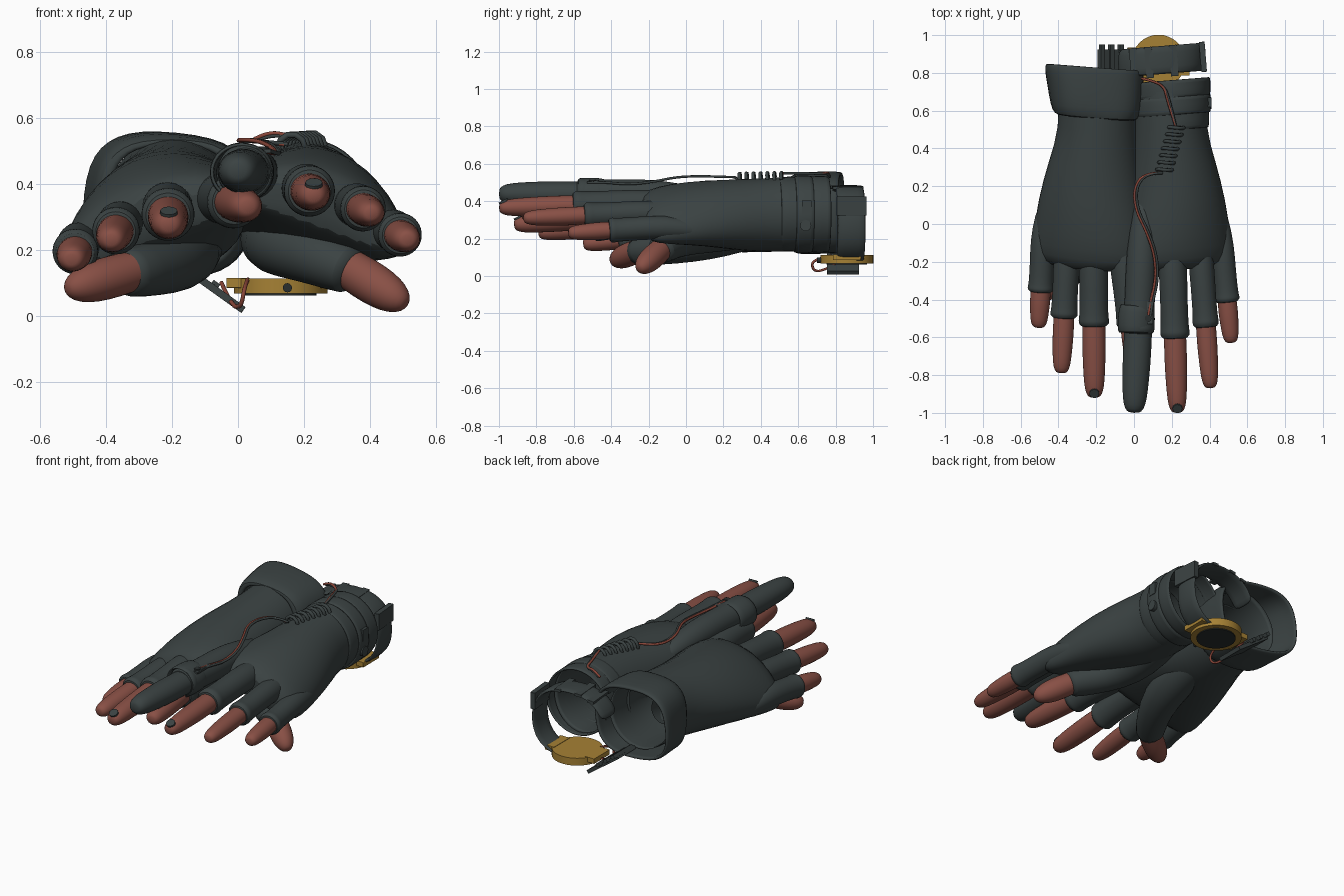
import bpy, math
from mathutils import Vector

cube = bpy.data.objects.get("Cube")
if cube:
    bpy.data.objects.remove(cube)


def material(name, r, g, b):
    m = bpy.data.materials.new(name)
    m.use_nodes = True
    m.diffuse_color = (r, g, b, 1)
    m.node_tree.nodes["Principled BSDF"].inputs["Base Color"].default_value = (r, g, b, 1)
    return m


LEATHER = material("dark leather", .043, .055, .055)
SKIN = material("red skin", .25, .08, .06)
GOLD = material("gold", .38, .22, .035)
WIRE = material("red wire", .25, .06, .04)
GLASS = material("dark glass", .022, .027, .027)


def finish(obj, mat, angle=50):
    obj.data.materials.append(mat)
    bpy.ops.object.select_all(action='DESELECT')
    obj.select_set(True)
    bpy.context.view_layer.objects.active = obj
    if obj.type == 'MESH':
        bpy.ops.object.shade_smooth_by_angle(angle=math.radians(angle))
    return obj


def loft(name, sections, mat, wall=0.0, arch=0.0, square=1.0, cap=True, skew=0.0, keep=range(20)):
    """Skin rings along a path; a section is (centre, half width, half height, tilt)."""
    count = 20
    centres = [Vector(s[0]) for s in sections]
    verts, faces = [], []
    for i, (c, a, b, tilt) in enumerate(sections):
        c = centres[i]
        t = (centres[min(i + 1, len(centres) - 1)] - centres[max(i - 1, 0)]).normalized()
        side = Vector((0, 0, 1)).cross(t).normalized()
        up = t.cross(side)
        ct, st = math.cos(math.radians(tilt)), math.sin(math.radians(tilt))
        for k in range(count):
            ang = math.tau * k / count
            cu, su = math.cos(ang), math.sin(ang)
            u = a * math.copysign(abs(cu) ** square, cu)
            v = b * math.copysign(abs(su) ** square, su) - arch * cu * cu * abs(tilt) / 20
            p = c + side * (u * ct + v * st) + up * (v * ct - u * st)
            verts.append(p + Vector((0, skew * (p.x - c.x), 0)))
    for i in range(len(sections) - 1):
        for k in keep:
            n = (k + 1) % count
            faces.append((i * count + k, i * count + n, (i + 1) * count + n, (i + 1) * count + k))
    if cap:
        faces.append(range(len(verts) - count, len(verts)))
    me = bpy.data.meshes.new(name)
    me.from_pydata(verts, [], faces)
    obj = bpy.data.objects.new(name, me)
    bpy.context.collection.objects.link(obj)
    finish(obj, mat)
    if wall:
        m = obj.modifiers.new("wall", 'SOLIDIFY')
        m.thickness, m.offset = wall, 0
    m = obj.modifiers.new("smooth", 'SUBSURF')
    m.levels = m.render_levels = 1
    return obj


def tube(name, points, radius, mat, kind='NURBS'):
    cu = bpy.data.curves.new(name, 'CURVE')
    cu.dimensions = '3D'
    cu.bevel_depth, cu.bevel_resolution, cu.use_fill_caps = radius, 1, True
    sp = cu.splines.new(kind)
    sp.points.add(len(points) - 1)
    for p, co in zip(sp.points, points):
        p.co = (*co, 1)
    if kind == 'NURBS':
        sp.order_u, sp.use_endpoint_u, sp.resolution_u = 3, True, 6
    obj = bpy.data.objects.new(name, cu)
    bpy.context.collection.objects.link(obj)
    return finish(obj, mat)


def coil(name, start, end, radius, turns, wire):
    a, b = Vector(start), Vector(end)
    t = (b - a).normalized()
    side = Vector((0, 0, 1)).cross(t).normalized()
    up = t.cross(side)
    steps = turns * 10
    pts = [a.lerp(b, i / steps) + radius * (side * math.cos(math.tau * i / 10) + up * math.sin(math.tau * i / 10))
           for i in range(steps + 1)]
    return tube(name, pts, wire, LEATHER, 'POLY')


def disc(name, loc, radius, depth, mat, rot=(0, 0, 0), sides=32):
    bpy.ops.mesh.primitive_cylinder_add(vertices=sides, radius=radius, depth=depth, location=loc, rotation=rot)
    obj = bpy.context.object
    obj.name = name
    return finish(obj, mat, 30)


def box(name, loc, size, mat, direction=(1, 0, 0)):
    bpy.ops.mesh.primitive_cube_add(size=1, location=loc)
    obj = bpy.context.object
    obj.name = name
    obj.scale = size
    obj.rotation_euler = Vector(direction).to_track_quat('X', 'Z').to_euler()
    m = obj.modifiers.new("bevel", 'BEVEL')
    m.width = .006
    return finish(obj, mat, 30)


def finger(name, knuckle, tip, cuff, r, tip_mat=SKIN, glove_r=None):
    """Glove sleeve sunk into the hand, closing at the cuff fraction, then the bare finger."""
    a, b = Vector(knuckle), Vector(tip)
    g = glove_r or r * 1.3
    sleeve = [(-.22, .3, -.05), (-.1, .8, -.025), (cuff * .25, 1.08, 0), (cuff * .6, 1, 0), (cuff * .9, 1.02, 0),
              (cuff * .92, 1.1, 0), (cuff, 1.08, 0), (cuff, r / g, 0)]
    loft(name + "_sleeve", [(a.lerp(b, f) + Vector((0, 0, dz)), g * s, g * s, 0) for f, s, dz in sleeve], LEATHER)
    skin = [(cuff - .1, 1.04), (cuff + .1, 1.1), (.82, 1.02), (.93, .93), (.985, .7), (1, .36)]
    loft(name + "_tip", [(a.lerp(b, f), r * s, r * s * .92, 0) for f, s in skin], tip_mat)


def thumb(name, path, cuff, tip):
    a, b = Vector(cuff), Vector(tip)
    end = [(a, .082, .078, 0), (a.lerp(b, .02), .058, .056, 0)]
    loft(name + "_sleeve", [(p, r, r * .95, 0) for p, r in path] + end, LEATHER)
    shape = [(-.2, .06), (.2, .066), (.55, .064), (.8, .052), (.95, .032), (1, .012)]
    loft(name + "_tip", [(a.lerp(b, f), r, r, 0) for f, r in shape], SKIN)


# Glove bodies: wrist to knuckles, (x, y, z, half width, half height, tilt)
BODY = [(.2, .74, .33, .185, .2, 0), (.19, .5, .33, .185, .195, 4), (.215, .3, .33, .222, .19, 9),
        (.242, .1, .352, .26, .163, 16), (.258, -.08, .362, .28, .128, 20),
        (.268, -.18, .358, .28, .1, 20), (.27, -.24, .35, .25, .07, 20)]
for label, s, wide, drop in (("left", 1, 1, .02), ("right", -1, 1.09, .07)):
    loft(label + "_glove", [((s * x, y, z + drop * (y - .5)), w * wide, h, s * tilt)
                            for x, y, z, w, h, tilt in BODY], LEATHER, .012, arch=.05)

# Fingers of each hand: knuckle, tip, sleeve fraction, radius
finger("left_index", (.05, -.02, .435), (0, -1, .44), .58, .07, LEATHER, .08)
finger("left_middle", (.2, -.05, .395), (.23, -1, .365), .59, .056)
finger("left_ring", (.345, -.05, .345), (.405, -.87, .31), .61, .05)
finger("left_pinky", (.455, -.02, .27), (.515, -.63, .23), .65, .048)
finger("right_index", (-.07, -.05, .365), (.03, -.88, .33), .6, .058)
finger("right_middle", (-.215, -.05, .345), (-.21, -.92, .275), .57, .058)
finger("right_ring", (-.35, -.05, .295), (-.385, -.79, .23), .61, .052)
finger("right_pinky", (-.475, 0, .235), (-.505, -.55, .17), .66, .05)
for label, x, y, z in (("left", .23, -.975, .398), ("right", -.21, -.895, .312)):
    disc(label + "_middle_nail", (x, y, z), .026, .016, LEATHER, (.5, 0, 0), 12)

# Thumbs folded out under the palms
thumb("left_thumb", [((.12, .42, .25), .09), ((.1, .2, .235), .11), ((.14, .03, .215), .105),
                     ((.24, -.08, .18), .092)], (.35, -.14, .135), (.51, -.25, .035))
thumb("right_thumb", [((-.15, .42, .25), .09), ((-.15, .2, .21), .115), ((-.18, .02, .175), .11),
                      ((-.25, -.14, .145), .09)], (-.34, -.27, .13), (-.52, -.39, .08))

# Flared cuff on the right glove, its rim slanting back on the outer side
loft("right_cuff", [((-.2, .57, .33), .19, .19, 0), ((-.2, .58, .33), .22, .205, 0), ((-.2, .62, .335), .235, .21, -4),
                    ((-.205, .73, .34), .245, .21, -6), ((-.21, .81, .34), .255, .208, -6),
                    ((-.21, .83, .34), .25, .205, -6)], LEATHER, .02, square=.7, cap=False, skew=-.08)

# Stacked bands on the left wrist, with studs
for i, (y, w) in enumerate(((.545, .19), (.625, .2), (.715, .197))):
    loft(f"left_wrist_band_{i}", [((.205, y + dy, .33), w + dw, w + dw + .005, 0)
                                  for dy, dw in ((-.045, -.006), (-.04, 0), (.04, 0), (.045, -.006))],
         LEATHER, .014, cap=False, skew=.08)
disc("wrist_stud", (.395, .64, .27), .03, .03, LEATHER, (0, math.pi / 2, 0), 16)
box("wrist_buckle", (.395, .645, .37), (.03, .05, .07), LEATHER)

# Open wrist strap with links, rising from a round gold case and over the top
loft("watch_strap", [((.14, y, .275), w, .205, 0) for y, w in ((.79, .228), (.87, .235), (.945, .228))],
     LEATHER, .02, square=.85, cap=False, skew=.08, keep=range(1, 15))
for i, (x, z) in enumerate(((.0, .452), (.08, .474), (.21, .472))):
    box(f"strap_link_{i}", (x, .86 + .08 * (x - .14), z), (.04, .165, .016), LEATHER, (1, .08, .14 - x))
box("strap_buckle", (.365, .885, .375), (.03, .16, .1), LEATHER, (1, .08, 0))
disc("watch_case", (.13, .86, .09), .142, .045, GOLD)
for side, x in (("left", .265), ("right", -.005)):
    box(side + "_case_lug", (x, .86, .1), (.06, .15, .03), GOLD)
disc("watch_glass", (.13, .86, .066), .108, .008, GLASS)
disc("watch_crown", (.15, .716, .085), .014, .03, GLASS, (math.pi / 2, 0, 0), 12)

# Loose strap half hanging beside the case, with its wire
box("loose_strap", (-.085, .84, .09), (.25, .17, .022), LEATHER, (.21, 0, -.15))
for i in range(3):
    box(f"loose_link_{i}", (-.17 + .05 * i, .86, .165 - .036 * i), (.025, .18, .022), LEATHER, (.21, 0, -.15))
tube("loose_wire", [(-.05, .88, .1), (-.02, .74, .03), (.01, .68, .025), (.02, .67, .09), (.03, .78, .11)], .007, WIRE)

# Wire over the back of the hand to the index finger
coil("coil_cord", (.225, .52, .515), (.155, .26, .51), .04, 7, .01)
for name, off, mat in (("signal_wire", 0, WIRE), ("signal_cable", .012, LEATHER)):
    tube(name, [(x + off, y, z) for x, y, z in (
        (.14, .27, .52), (.06, .27, .53), (0, .2, .53), (.005, .08, .535), (.07, -.05, .53), (.11, -.17, .505),
        (.115, -.3, .49), (.085, -.42, .5), (.075, -.49, .505))], .007, mat)
    tube(name + "_wrist", [(.04 + off, .77, .53), (.09, .76, .56 - off), (.16, .73, .545), (.175 + off, .66, .55),
                           (.22, .52, .55)], .007, mat)

# Finger clip with its stud
loft("finger_clip", [((.018, -.43, .435), .086, .08, 0), ((.012, -.5, .435), .094, .086, 0),
                     ((.01, -.58, .436), .09, .084, 0)], LEATHER, .014, cap=False)
box("clip_plate", (.075, -.47, .5), (.05, .12, .012), LEATHER)
disc("clip_stud", (.075, -.5, .508), .018, .012, GLASS, sides=12)
